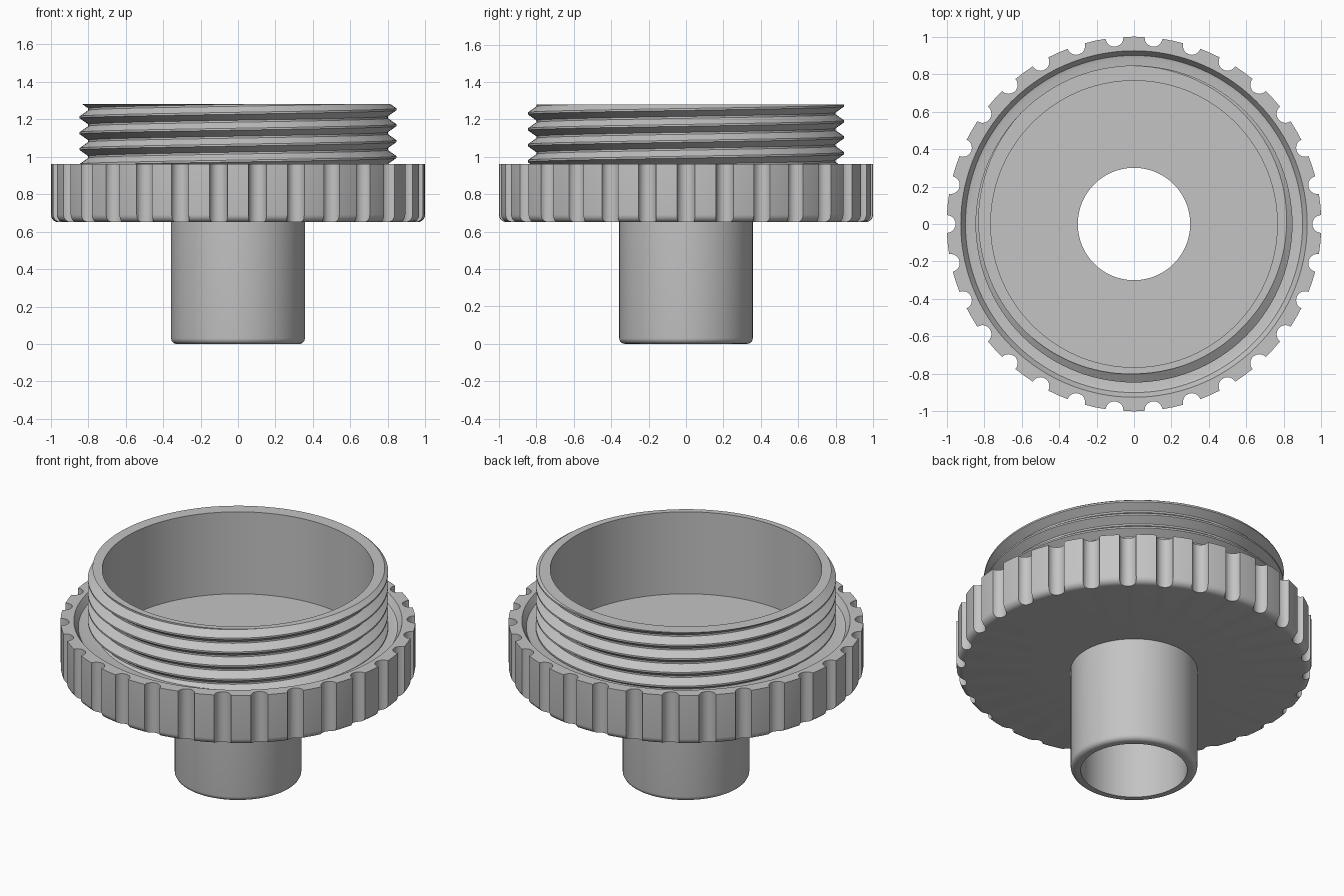
import bpy
import bmesh
from math import cos, sin, pi, radians

if "Cube" in bpy.data.objects:
    bpy.data.objects.remove(bpy.data.objects["Cube"], do_unlink=True)

SEG = 120
FLOOR, SEAT, TOP = 0.77, 0.915, 1.28
BORE, STEM_R = 0.765, 0.357

grey = bpy.data.materials.new("plain_grey")
grey.use_nodes = True
grey.diffuse_color = (0.55, 0.55, 0.55, 1)
grey.node_tree.nodes["Principled BSDF"].inputs["Base Color"].default_value = grey.diffuse_color


def make_object(name, bm):
    bmesh.ops.remove_doubles(bm, verts=bm.verts, dist=0.0001)
    bmesh.ops.recalc_face_normals(bm, faces=bm.faces)
    mesh = bpy.data.meshes.new(name)
    bm.to_mesh(mesh)
    bm.free()
    mesh.materials.append(grey)
    obj = bpy.data.objects.new(name, mesh)
    bpy.context.collection.objects.link(obj)
    return obj


def activate(obj):
    bpy.ops.object.select_all(action='DESELECT')
    obj.select_set(True)
    bpy.context.view_layer.objects.active = obj


def smooth(obj, angle=28):
    activate(obj)
    bpy.ops.object.shade_smooth_by_angle(angle=radians(angle))


def fillet(r, z, size, steps=5):
    """Rounded lower outer corner whose square corner is at (r, z)."""
    arc = [pi / 2 * i / steps for i in range(steps + 1)]
    return [(r - size + size * sin(a), z + size - size * cos(a)) for a in arc]


def lathe(name, profile):
    """Revolve a closed (radius, height) profile around z."""
    bm = bmesh.new()
    rings = [[bm.verts.new((r * cos(t), r * sin(t), z)) for r, z in profile]
             for t in (2 * pi * i / SEG for i in range(SEG))]
    n = len(profile)
    for i in range(SEG):
        a, b = rings[i], rings[(i + 1) % SEG]
        for j in range(n):
            k = (j + 1) % n
            bm.faces.new((a[j], b[j], b[k], a[k]))
    return make_object(name, bm)


# Hollow stem
stem = lathe("stem", [(0.30, 0)] + fillet(STEM_R, 0, 0.03)
             + [(STEM_R, FLOOR), (0.30, FLOOR)])
smooth(stem)

# Flange with floor, bore and seal groove
flange = lathe("grip_flange", [(STEM_R, 0.65)] + fillet(1.0, 0.65, 0.04)
               + [(1.0, 0.96), (0.925, 0.96), (0.90, 0.92), (0.885, SEAT),
                  (BORE, SEAT), (BORE, FLOOR), (STEM_R, FLOOR)])

# Thirty round grip notches cut from the rim
bm = bmesh.new()
for i in range(30):
    t = 2 * pi * i / 30
    part = bmesh.ops.create_cone(bm, cap_ends=True, segments=20,
                                 radius1=0.048, radius2=0.048, depth=0.6)
    bmesh.ops.translate(bm, verts=part["verts"], vec=(cos(t), sin(t), 0.8))
cutter = make_object("notch_cutter", bm)
cutter.hide_render = True
activate(flange)
cut = flange.modifiers.new("notches", 'BOOLEAN')
cut.operation = 'DIFFERENCE'
cut.solver = 'EXACT'
cut.object = cutter
bpy.ops.object.modifier_apply(modifier=cut.name)
bpy.data.objects.remove(cutter, do_unlink=True)
smooth(flange)

# Threaded collar: V thread following a right-hand helix
PITCH, CREST_Z = 0.085, 1.253
ROOT_R, CREST_R = 0.80, 0.846
STEPS = (0, 0.06, 0.44, 0.56, 0.94)


def thread_radius(z, turn):
    phase = ((z - CREST_Z) / PITCH - turn) % 1
    from_crest = min(phase, 1 - phase)
    slope = min(max((from_crest - 0.06) / 0.38, 0), 1)
    return CREST_R + (ROOT_R - CREST_R) * slope


bm = bmesh.new()
columns = []
for i in range(SEG + 1):
    turn = i / SEG
    c, s = cos(2 * pi * turn), sin(2 * pi * turn)
    heights = [SEAT, TOP] + [CREST_Z + PITCH * (lap + step + turn)
                             for lap in range(-6, 2) for step in STEPS]
    col = [(BORE, SEAT)]
    for z in heights[2:]:
        z = min(max(z, SEAT), TOP)
        col.append((thread_radius(z, turn), z))
    col.append((BORE, TOP))
    columns.append([bm.verts.new((r * c, r * s, z)) for r, z in col])
for a, b in zip(columns, columns[1:]):
    for j in range(len(a)):
        k = (j + 1) % len(a)
        bm.faces.new((a[j], b[j], b[k], a[k]))
bmesh.ops.dissolve_degenerate(bm, dist=0.0001, edges=bm.edges)
collar = make_object("threaded_collar", bm)
smooth(collar)
